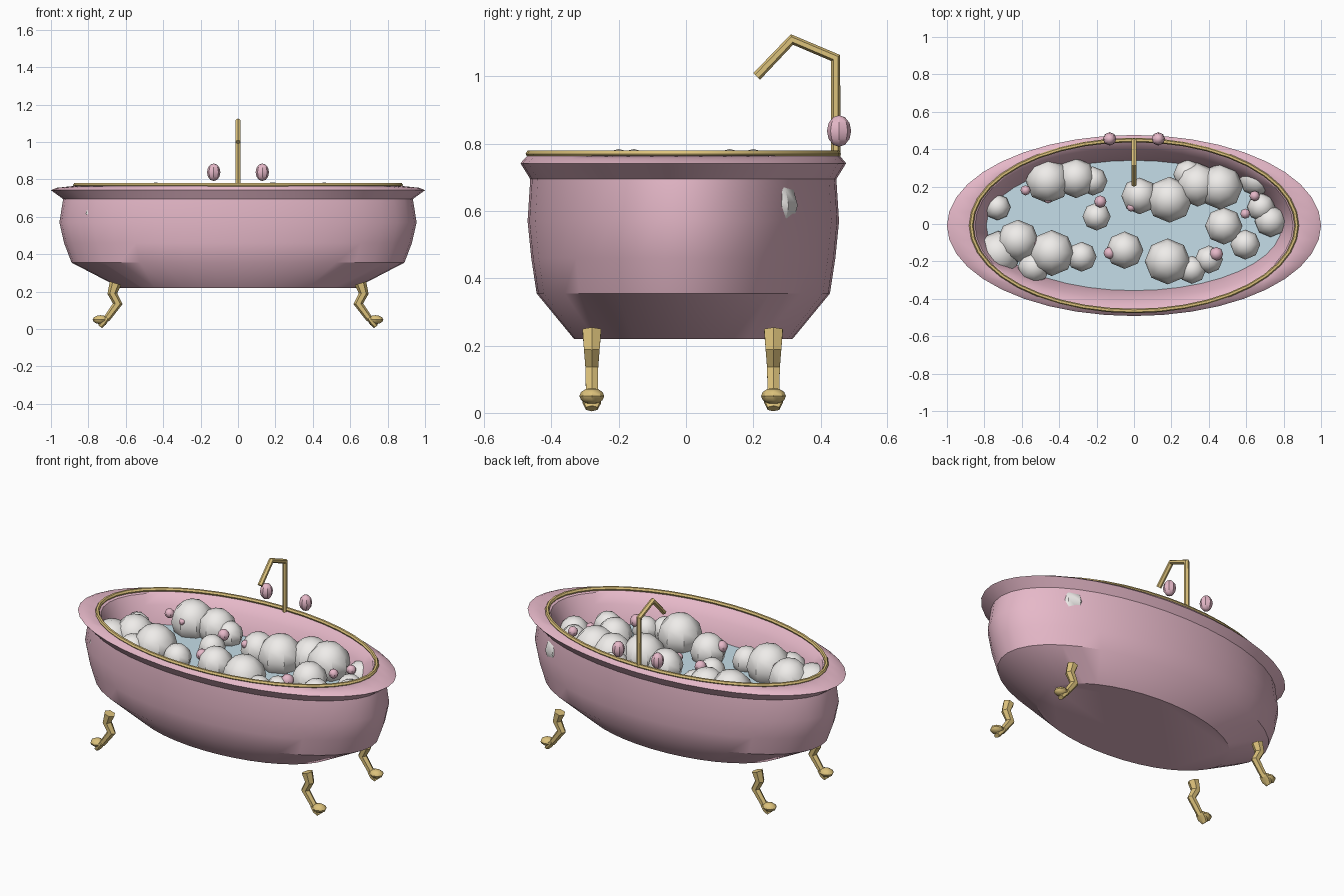
import bpy, bmesh, math
from mathutils import Vector

if "Cube" in bpy.data.objects:
    bpy.data.objects.remove(bpy.data.objects["Cube"])

CY = -0.008   # tub centre in y


def mat(name, rgb):
    m = bpy.data.materials.new(name)
    m.diffuse_color = (*rgb, 1)
    m.use_nodes = True
    m.node_tree.nodes["Principled BSDF"].inputs["Base Color"].default_value = m.diffuse_color
    return m


PINK = mat("pink_enamel", (0.79, 0.48, 0.58))
GOLD = mat("gold", (0.72, 0.54, 0.20))
FOAM = mat("foam", (0.86, 0.84, 0.82))
WATER = mat("water", (0.56, 0.73, 0.81))


def finish(name, bm, material, angle):
    bmesh.ops.recalc_face_normals(bm, faces=bm.faces)
    me = bpy.data.meshes.new(name)
    bm.to_mesh(me)
    bm.free()
    ob = bpy.data.objects.new(name, me)
    bpy.context.collection.objects.link(ob)
    me.materials.append(material)
    bpy.ops.object.select_all(action='DESELECT')
    ob.select_set(True)
    bpy.context.view_layer.objects.active = ob
    bpy.ops.object.shade_smooth_by_angle(angle=math.radians(angle))
    return ob


def skin(bm, rings, caps=True, closed=False):
    """Join rings of points with quads."""
    vs = [[bm.verts.new(p) for p in r] for r in rings]
    n = len(vs[0])
    pairs = list(zip(vs, vs[1:])) + ([(vs[-1], vs[0])] if closed else [])
    for a, b in pairs:
        for i in range(n):
            j = (i + 1) % n
            bm.faces.new((a[i], a[j], b[j], b[i]))
    if caps and not closed:
        bm.faces.new(vs[0])
        bm.faces.new(vs[-1])


def ellipse(rx, ry, z, n=40):
    return [(rx * math.cos(2 * math.pi * i / n), CY + ry * math.sin(2 * math.pi * i / n), z)
            for i in range(n)]


def tube(bm, path, radii, sides=6):
    """Tube along a path in one plane, radii = (in plane, sideways) per point."""
    pts = [Vector(p) for p in path]
    side = (pts[1] - pts[0]).cross(pts[-1] - pts[0]).normalized()
    rings = []
    for i, p in enumerate(pts):
        d0 = (pts[i] - pts[i - 1]).normalized() if i else None
        d1 = (pts[i + 1] - pts[i]).normalized() if i + 1 < len(pts) else None
        t = ((d0 or d1) + (d1 or d0)).normalized()
        up = side.cross(t)
        ru, rs = radii[i]
        rings.append([p + up * ru * math.cos(a) + side * rs * math.sin(a)
                      for a in (2 * math.pi * k / sides for k in range(sides))])
    skin(bm, rings)


def ball(bm, c, r, seg=8, rings=6):
    res = bmesh.ops.create_uvsphere(bm, u_segments=seg, v_segments=rings, radius=1)
    for v in res["verts"]:
        v.co = Vector((v.co.x * r[0] + c[0], v.co.y * r[1] + c[1], v.co.z * r[2] + c[2]))


# Tub: outer wall, flared rim, inner wall and floor
profile = [(0.63, 0.325, 0.22), (0.89, 0.436, 0.355), (0.93, 0.452, 0.46), (0.955, 0.463, 0.57),
           (0.935, 0.455, 0.695), (1.0, 0.484, 0.742), (0.97, 0.473, 0.755),
           (0.875, 0.463, 0.765), (0.85, 0.442, 0.755), (0.825, 0.395, 0.70),
           (0.79, 0.348, 0.60), (0.73, 0.32, 0.42), (0.56, 0.26, 0.30)]
bm = bmesh.new()
skin(bm, [ellipse(*p) for p in profile])
finish("tub", bm, PINK, 35)

# Gold trim ring on the rim
bm = bmesh.new()
skin(bm, [ellipse(0.87 + 0.012 * math.cos(a), 0.457 + 0.012 * math.sin(a + math.pi / 2), 0.77 + 0.012 * math.sin(a))
          for a in (math.pi * k / 3 for k in range(6))], closed=True)
finish("rim_trim", bm, GOLD, 35)

# Water surface
bm = bmesh.new()
bm.faces.new([bm.verts.new(p) for p in ellipse(0.79, 0.348, 0.60)])
finish("water", bm, WATER, 30)

# Four claw feet, bent legs splaying outward
for sx, xn in ((-1, "left"), (1, "right")):
    for y, yn in ((-0.28, "front"), (0.26, "back")):
        bm = bmesh.new()
        path = [(0.655, 0.245), (0.672, 0.19), (0.643, 0.135), (0.705, 0.05)]
        tube(bm, [(sx * x, y, z) for x, z in path],
             [(0.032, 0.032), (0.026, 0.027), (0.026, 0.022), (0.018, 0.02)])
        ball(bm, (sx * 0.735, y, 0.05), (0.042, 0.037, 0.024))
        # claw under the ball
        tube(bm, [(sx * 0.70, y, 0.06), (sx * 0.72, y, 0.035), (sx * 0.738, y, 0.013)],
             [(0.014, 0.03), (0.018, 0.032), (0.013, 0.02)])
        finish(f"{yn}_{xn}_leg", bm, GOLD, 35)

# Bent faucet pipe
bm = bmesh.new()
tube(bm, [(0, 0.445, 0.755), (0, 0.445, 1.055), (0, 0.315, 1.11), (0, 0.21, 1.0)],
     [(0.014, 0.015), (0.016, 0.015), (0.016, 0.015), (0.014, 0.015)])
finish("faucet", bm, GOLD, 35)

# Tap knobs
for sx, name in ((-1, "left"), (1, "right")):
    bm = bmesh.new()
    ball(bm, (sx * 0.13, 0.455, 0.838), (0.036, 0.036, 0.047))
    finish(f"{name}_tap_knob", bm, PINK, 35)

# Foam bubbles: x, y, radius
foam = [(-0.46, 0.23, .12), (-0.31, 0.245, .107), (-0.22, 0.23, .078), (0.03, 0.15, .098),
        (0.19, 0.13, .123), (0.29, 0.265, .08), (0.34, 0.21, .117), (0.46, 0.20, .123),
        (0.655, 0.24, .092), (0.68, 0.09, .075), (0.73, 0.015, .085), (0.48, -0.01, .10),
        (0.595, -0.11, .08), (0.40, -0.19, .075), (0.31, -0.245, .075), (0.18, -0.20, .123),
        (-0.05, -0.14, .10), (-0.28, -0.175, .08), (-0.44, -0.155, .123), (-0.62, -0.09, .113),
        (-0.535, -0.23, .087), (-0.725, -0.16, .123), (-0.73, 0.09, .07), (-0.20, 0.04, .075)]
bm = bmesh.new()
for x, y, r in foam:
    z = 0.617 if abs(x) > 0.65 else 0.60 + 0.5 * r
    ball(bm, (x, y, z), (r, r, r))
finish("foam_bubbles", bm, FOAM, 40)

# Small pink bubbles resting on the foam
pink = [(-0.58, 0.18, .027), (-0.18, 0.12, .033), (-0.015, 0.09, .024), (-0.53, -0.10, .028),
        (-0.13, -0.155, .033), (0.44, -0.16, .037), (0.595, 0.055, .027), (0.645, 0.15, .028),
        (-0.46, 0.13, .02)]
bm = bmesh.new()
for x, y, r in pink:
    ball(bm, (x, y, 0.69), (r, r, r))
finish("pink_bubbles", bm, PINK, 40)
